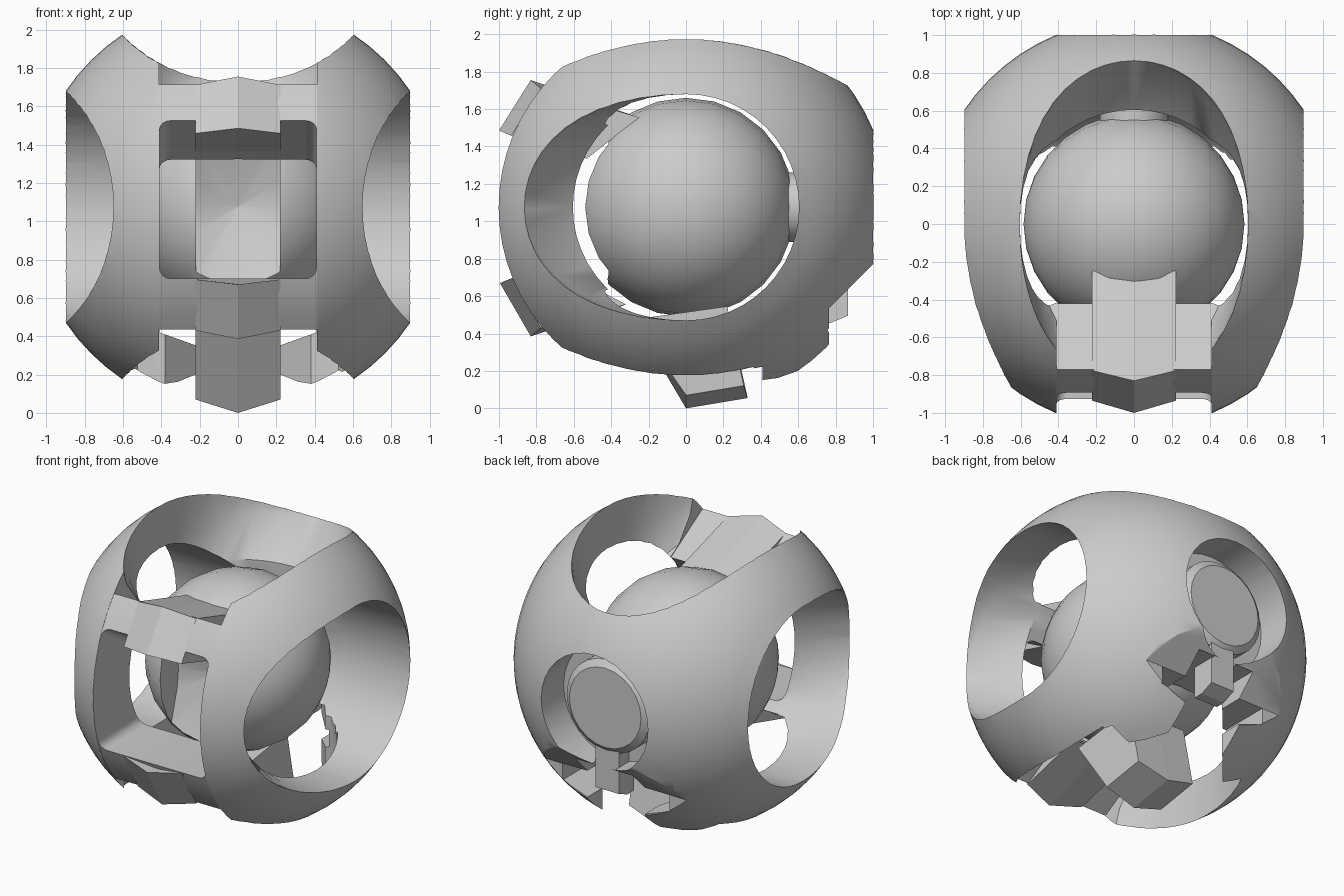
import bpy, bmesh, math
from mathutils import Vector, Matrix

if "Cube" in bpy.data.objects:
    bpy.data.objects.remove(bpy.data.objects["Cube"])

C = Vector((0, 0, 1.075))      # common centre of shell and ball
grey = bpy.data.materials.new("plain grey")
grey.use_nodes = True
grey.diffuse_color = (0.6, 0.6, 0.6, 1)
grey.node_tree.nodes["Principled BSDF"].inputs["Base Color"].default_value = (0.6, 0.6, 0.6, 1)


def finish(name, bm):
    bmesh.ops.recalc_face_normals(bm, faces=bm.faces)
    me = bpy.data.meshes.new(name)
    bm.to_mesh(me)
    bm.free()
    ob = bpy.data.objects.new(name, me)
    me.materials.append(grey)
    bpy.context.collection.objects.link(ob)
    ob.location = C
    return ob


def sphere(name, r, u, v):
    bm = bmesh.new()
    bmesh.ops.create_uvsphere(bm, u_segments=u, v_segments=v, radius=r,
                              matrix=Matrix.Rotation(math.pi / 2, 4, 'Y'))
    return finish(name, bm)


def loft(rings):
    bm = bmesh.new()
    loops = [[bm.verts.new(p) for p in ring] for ring in rings]
    n = len(loops[0])
    for a, b in zip(loops, loops[1:]):
        for i in range(n):
            j = (i + 1) % n
            bm.faces.new((a[i], a[j], b[j], b[i]))
    bm.faces.new(loops[0])
    bm.faces.new(loops[-1])
    return bm


def prism(name, pts, lo, hi, place):
    """Extrude a 2D outline; place(u, v, depth) gives the 3D point."""
    return finish(name, loft([[place(u, v, d) for u, v in pts] for d in (lo, hi)]))


def clip(bm, co, no):
    geom = bm.verts[:] + bm.edges[:] + bm.faces[:]
    bmesh.ops.bisect_plane(bm, geom=geom, plane_co=co, plane_no=no, clear_outer=True)
    bmesh.ops.holes_fill(bm, edges=[e for e in bm.edges if e.is_boundary])


def cut(target, cutters):
    for c in cutters:
        m = target.modifiers.new("cut", 'BOOLEAN')
        m.operation, m.solver, m.object = 'DIFFERENCE', 'EXACT', c
    dg = bpy.context.evaluated_depsgraph_get()
    me = bpy.data.meshes.new_from_object(target.evaluated_get(dg))
    target.modifiers.clear()
    target.data = me
    for c in cutters:
        bpy.data.objects.remove(c)


def smooth(ob, angle=30):
    bpy.ops.object.select_all(action='DESELECT')
    ob.select_set(True)
    bpy.context.view_layer.objects.active = ob
    bpy.ops.object.shade_smooth_by_angle(angle=math.radians(angle))


def flared(back, limit, place):
    """Round hole widening outward on its front half, and on its back half if asked."""
    rings = []
    for d, stretch in ((0, 0), (0.41, 0), (0.65, 0.43), (1.2, 0.79)):
        ring = []
        for i in range(48):
            a = math.tau * i / 48
            y = 0.605 * math.sin(a)
            y *= 1 + stretch * (1 if y < 0 else back)
            ring.append(place(0.605 * math.cos(a), min(y, limit), d))
        rings.append(ring)
    return loft(rings)


def circle(r, n):
    return [(r * math.cos(math.tau * i / n), r * math.sin(math.tau * i / n)) for i in range(n)]


def along_x(u, v, d): return Vector((d, u, v))
def along_y(u, v, d): return Vector((u, d, v))
def along_z(u, v, d): return Vector((u, v, d))


# Outer shell with all its openings
shell = sphere("outer_shell", 1.083, 64, 32)
cutters = [sphere("hollow", 0.612, 32, 16)]
for s in (1, -1):
    # side openings
    cutters.append(finish("side_cut", flared(0, 2, lambda u, v, d: Vector((s * d, v, u)))))
    # top and bottom openings, stopping at the front bars
    bm = flared(1, 2 if s > 0 else 0.41, lambda u, v, d: Vector((u, v, s * d)))
    clip(bm, (0, -0.77, s * 0.647), (0, -0.51, -s * 0.86))
    cutters.append(finish("cap_cut", bm))

# front strip, lowered to a rounded face and ending in the two bars
upper = [(-0.1, 1.2), (-0.1, 0.433), (-0.42, 0.433)]
arc = [(-math.cos(a), math.sin(a)) for a in (math.radians(39.7 * (1 - k / 6)) for k in range(13))]
lower = [(y, -z) for y, z in reversed(upper)]
cutters.append(prism("front_strip_cut", upper + arc + lower + [(-1.25, -1.2), (-1.25, 1.2)],
                     -0.411, 0.411, along_x))

# front window with rounded corners, its top face sloping down inward
window = []
for cx, cz, start in ((0.35, 0.395, 0), (-0.35, 0.395, 90), (-0.35, -0.315, 180), (0.35, -0.315, 270)):
    for k in range(5):
        a = math.radians(start + k * 22.5)
        window.append((cx + 0.06 * math.cos(a), cz + 0.06 * math.sin(a)))
cutters.append(prism("window_cut", window, -1.2, -0.4,
                     lambda u, v, d: Vector((u, d, v - 0.6 * (d + 0.9) if v > 0 else v))))
# blind rear port, rear step, the notch beneath it and the gap behind the lower lobes
cutters.append(prism("rear_port_cut", circle(0.41, 32), 0.755, 1.2, along_y))
cutters.append(prism("rear_step_cut", [(0.765, -0.54), (1.2, -0.105), (1.2, -1.2), (0.765, -1.2)],
                     -0.7, 0.7, along_x))
notch = [(0.38, 0.3), (0.38, 0.415), (0.22, 0.6), (0.22, 0.9)]
cutters.append(prism("rear_notch_cut", notch + [(-x, y) for x, y in reversed(notch)],
                     -1.2, -0.4, along_z))
gap = [(0.41, -0.54), (0.41, -0.655), (0.2, -0.73)]
cutters.append(prism("rear_gap_cut", gap + [(-x, z) for x, z in reversed(gap)], 0.3, 1.0, along_y))
cut(shell, cutters)
smooth(shell)

# Inner ball with a conical eye recess
ball = sphere("inner_ball", 0.585, 24, 14)
bm = loft([[along_y(u, v, d) for u, v in circle(r, 12)] for r, d in ((0.004, -0.25), (0.91, -0.62))])
for s in (1, -1):
    clip(bm, (s * 0.22, 0, 0), (s, 0, 0))
cut(ball, [finish("eye_cut", bm)])
smooth(ball)


# Ridged blocks reaching from the ball out through the shell
def ridged_block(name, outer, inner):
    rings = []
    for x, k in ((-0.222, 0.935), (0, 1), (0.222, 0.935)):
        rings.append([Vector((x, y * k, z * k)) for y, z in outer]
                     + [Vector((x, y, z)) for y, z in inner])
    return finish(name, loft(rings))


ridged_block("upper_block", [(-0.83, 0.68), (-1, 0.41)], [(-0.53, 0.26), (-0.25, 0.48)])
ridged_block("lower_block", [(-0.83, -0.69), (-0.995, -0.405)], [(-0.55, -0.4), (-0.32, -0.52)])
ridged_block("bottom_block", [(0, -1.075), (0.33, -1.02)], [(0.22, -0.53), (-0.28, -0.6)])

# Rear disc with bevelled rim on its stem, and the prong below it
stem_and_disc = ((0.185, 0.5), (0.185, 0.7), (0.32, 0.7), (0.32, 0.85), (0.275, 0.885))
disc = finish("rear_disc", loft([[along_y(u, v, d) for u, v in circle(r, 24)]
                                 for r, d in stem_and_disc]))
smooth(disc)
prism("rear_prong", [(0.7, -0.2), (0.865, -0.2), (0.865, -0.58), (0.77, -0.62), (0.7, -0.62)],
      -0.09, 0.09, along_x)
